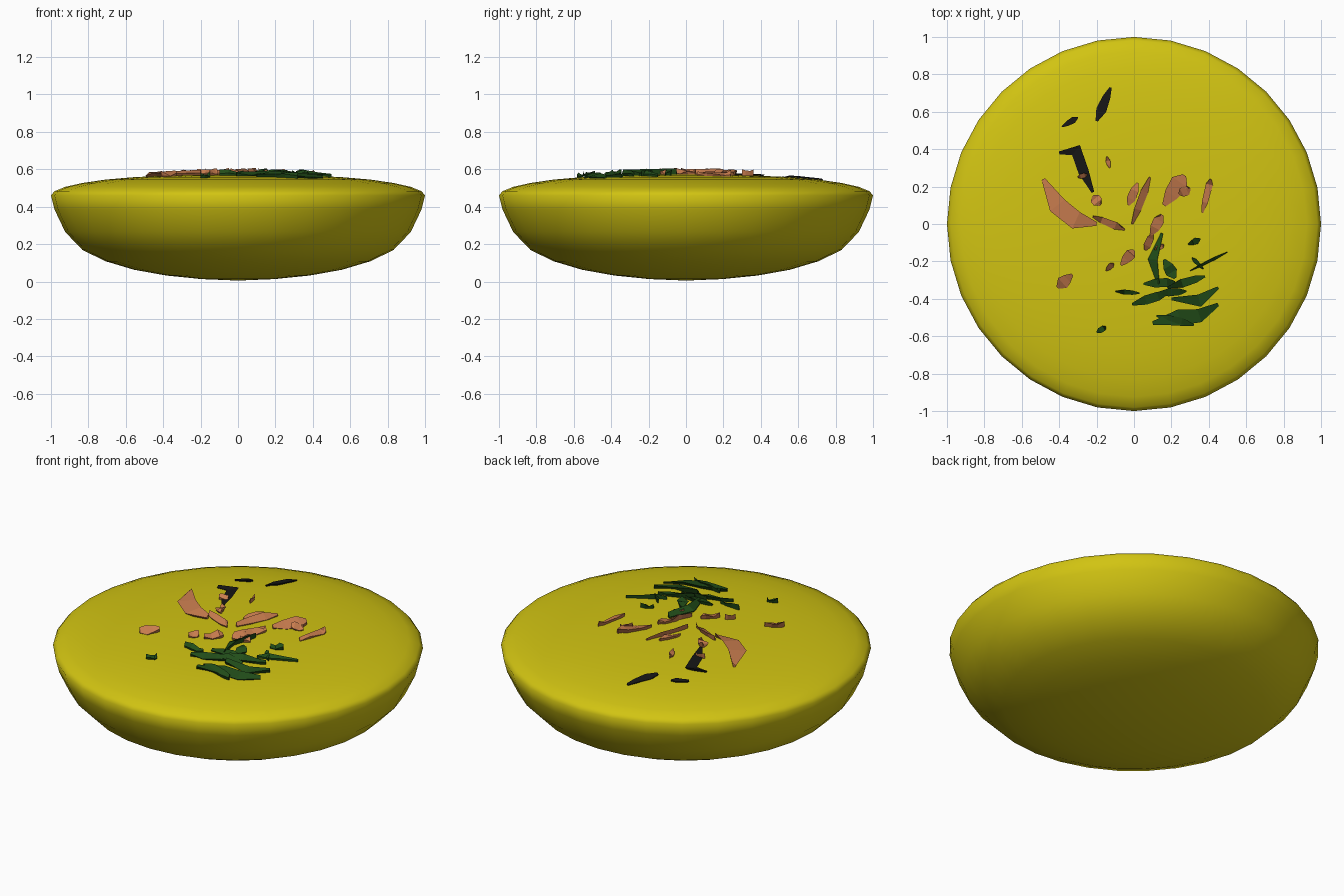
import bpy, bmesh, math, random
from mathutils import Vector

random.seed(4)


def material(name, rgb):
    m = bpy.data.materials.new(name)
    m.diffuse_color = (*rgb, 1)
    return m


def make_object(name, bm, mat):
    bmesh.ops.recalc_face_normals(bm, faces=bm.faces[:])
    me = bpy.data.meshes.new(name)
    bm.to_mesh(me)
    bm.free()
    me.materials.append(mat)
    ob = bpy.data.objects.new(name, me)
    bpy.context.collection.objects.link(ob)
    return ob


# Rounded bowl filled to a gently domed surface
BOWL = [(0, 0.005), (0.195, 0.013), (0.383, 0.032), (0.556, 0.063), (0.707, 0.108),
        (0.831, 0.168), (0.924, 0.265), (0.981, 0.385), (1.0, 0.46)]
TOP = [(0.981, 0.483), (0.924, 0.506), (0.831, 0.527), (0.707, 0.545),
       (0.556, 0.558), (0.383, 0.566), (0.195, 0.571), (0, 0.573)]
SIDES = 32

bm = bmesh.new()
verts = [bm.verts.new((r, 0, z)) for r, z in BOWL + TOP]
edges = [bm.edges.new(p) for p in zip(verts, verts[1:])]
bmesh.ops.spin(bm, geom=verts + edges, cent=(0, 0, 0), axis=(0, 0, 1),
               angle=math.tau, steps=SIDES, use_duplicate=False)
bmesh.ops.remove_doubles(bm, verts=bm.verts[:], dist=0.0005)
bowl = make_object("filled_bowl", bm, material("yellow", (0.64, 0.55, 0.006)))
for p in bowl.data.polygons:
    p.use_smooth = True


def surface_z(x, y):
    r = math.hypot(x, y)
    for (r1, z1), (r0, z0) in zip(TOP, TOP[1:]):
        if r0 <= r <= r1:
            return z0 + (z1 - z0) * (r - r0) / (r1 - r0)
    return 0.48


def shard(bm, pts, width, lift):
    """Pointed faceted chip following a path on the surface."""
    pts = [Vector(p) for p in pts]
    if len(pts) == 2:
        a, b = pts
        pts = [a, a.lerp(b, random.uniform(0.25, 0.4)),
               a.lerp(b, random.uniform(0.65, 0.85)), b]
    rings = []
    for i, p in enumerate(pts):
        d = pts[min(i + 1, len(pts) - 1)] - pts[max(i - 1, 0)]
        side = Vector((-d.y, d.x)).normalized()
        end = i in (0, len(pts) - 1)
        w = width * (0.12 if end else random.uniform(0.4, 0.6))
        z = surface_z(p.x, p.y)
        l, r = p + side * w, p - side * w
        hl = 0.003 + lift * random.uniform(0.35, 1)
        hr = 0.003 + lift * random.uniform(0.0, 0.5)
        rings.append([bm.verts.new((l.x, l.y, z + hl)),
                      bm.verts.new((r.x, r.y, z + hr)),
                      bm.verts.new((p.x, p.y, z - 0.02))])
    for a, b in zip(rings, rings[1:]):
        for k in range(3):
            n = (k + 1) % 3
            bm.faces.new((a[k], a[n], b[n], b[k]))
    bm.faces.new(rings[0])
    bm.faces.new(rings[-1])


def garnish(name, mat, lift, chips):
    bm = bmesh.new()
    for width, *pts in chips:
        shard(bm, pts, width, lift)
    make_object(name, bm, mat)


# Dark flakes towards the back
garnish("black_flakes", material("black", (0.008, 0.008, 0.008)), 0.012, [
    (0.05, (-0.125, 0.73), (-0.20, 0.55)),
    (0.03, (-0.30, 0.57), (-0.385, 0.52)),
    (0.065, (-0.40, 0.38), (-0.31, 0.395), (-0.27, 0.28), (-0.22, 0.17)),
])

# Brown meat chips around the centre
garnish("brown_chips", material("brown", (0.6, 0.21, 0.08)), 0.032, [
    (0.085, (-0.485, 0.24), (-0.41, 0.10), (-0.31, 0.02), (-0.20, 0.0)),
    (0.04, (-0.22, 0.04), (-0.05, -0.03)),
    (0.04, (-0.01, 0.0), (0.085, 0.25)),
    (0.09, (0.16, 0.10), (0.27, 0.26)),
    (0.05, (0.24, 0.16), (0.30, 0.19)),
    (0.04, (0.365, 0.06), (0.41, 0.24)),
    (0.045, (-0.03, 0.10), (0.02, 0.22)),
    (0.06, (0.09, -0.06), (0.15, 0.05)),
    (0.045, (0.06, -0.14), (0.10, -0.05)),
    (0.05, (-0.07, -0.22), (0.0, -0.14)),
    (0.025, (-0.15, -0.25), (-0.11, -0.21)),
    (0.06, (-0.41, -0.34), (-0.33, -0.27)),
    (0.05, (-0.22, 0.15), (-0.18, 0.10)),
    (0.025, (-0.145, 0.36), (-0.13, 0.30)),
    (0.03, (-0.30, 0.25), (-0.25, 0.265)),
    (0.03, (0.11, -0.14), (0.16, -0.11)),
])

# Green leaf pieces towards the front
garnish("green_leaves", material("green", (0.016, 0.075, 0.01)), 0.032, [
    (0.055, (0.15, -0.05), (0.10, -0.19), (0.13, -0.32)),
    (0.06, (0.16, -0.19), (0.22, -0.29)),
    (0.04, (0.05, -0.32), (0.22, -0.31)),
    (0.04, (0.18, -0.34), (0.38, -0.28)),
    (0.015, (0.30, -0.25), (0.50, -0.15)),
    (0.03, (0.29, -0.11), (0.355, -0.08)),
    (0.02, (0.31, -0.18), (0.37, -0.24)),
    (0.025, (-0.10, -0.36), (0.03, -0.37)),
    (0.055, (-0.01, -0.43), (0.18, -0.37)),
    (0.035, (0.12, -0.37), (0.28, -0.36)),
    (0.06, (0.20, -0.40), (0.35, -0.41), (0.45, -0.34)),
    (0.08, (0.10, -0.53), (0.24, -0.50), (0.35, -0.49), (0.45, -0.43)),
    (0.04, (0.12, -0.49), (0.32, -0.54)),
    (0.03, (-0.20, -0.58), (-0.15, -0.55)),
])
